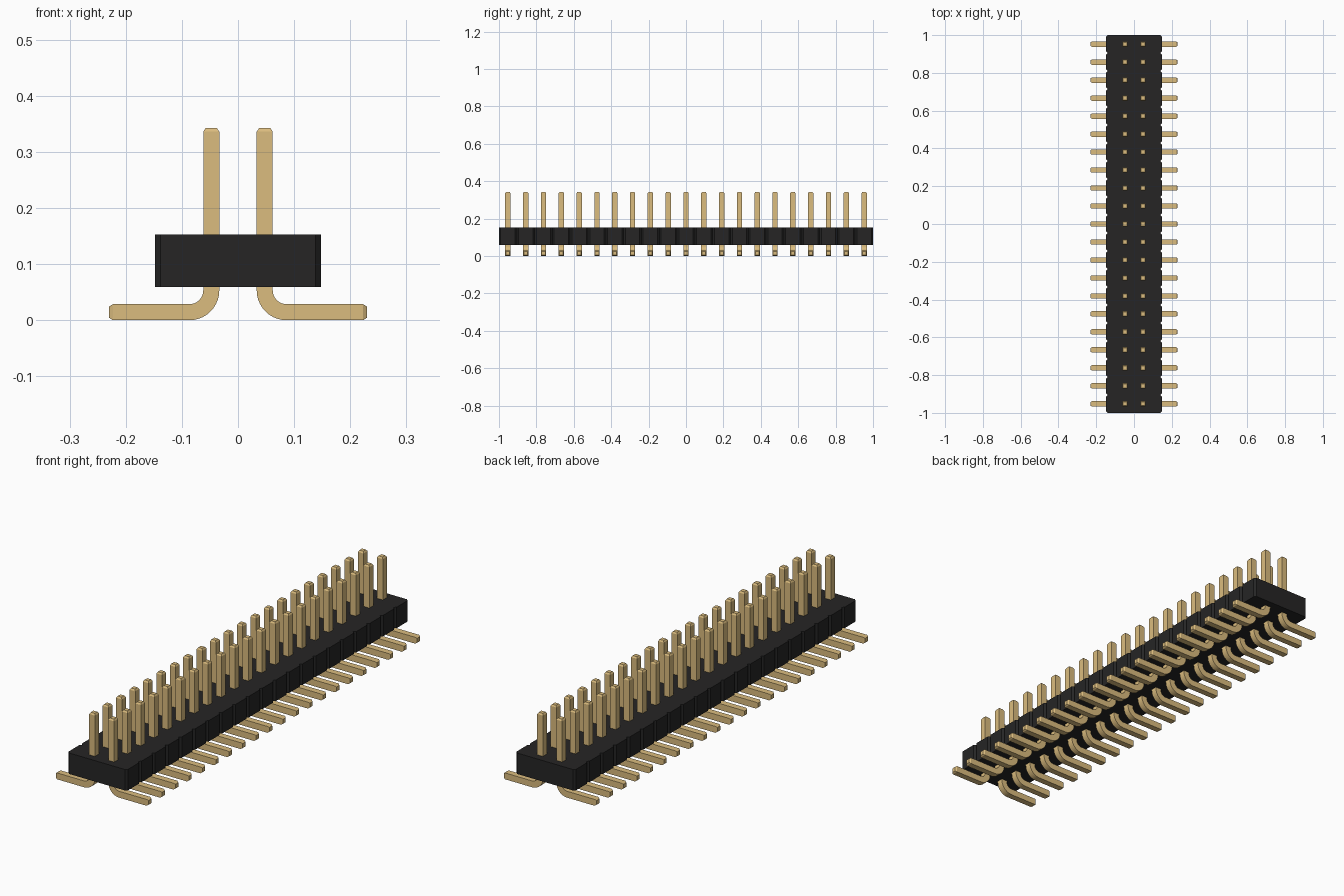
import bpy
import bmesh
import math
from mathutils import Vector

COUNT = 21                 # pins per row
PITCH = 2.0 / COUNT
HALF_WIDTH = 0.148         # housing
BASE, TOP = 0.059, 0.153
CHAMFER = 0.0095
PIN_X = PITCH / 2
PIN_R = 0.0143             # half thickness of the square pin
TIP_R = 0.0098
TIP_LEN = 0.007
BEND = 0.039               # centre-line bend radius
PIN_TOP, FOOT_END = 0.343, 0.23

old = bpy.data.objects.get("Cube")
if old:
    bpy.data.objects.remove(old, do_unlink=True)


def make_material(name, colour):
    mat = bpy.data.materials.new(name)
    mat.use_nodes = True
    mat.diffuse_color = colour
    for node in mat.node_tree.nodes:
        if node.type == 'BSDF_PRINCIPLED':
            node.inputs["Base Color"].default_value = colour
    return mat


def make_object(name, bm, mat):
    bmesh.ops.recalc_face_normals(bm, faces=bm.faces[:])
    mesh = bpy.data.meshes.new(name)
    bm.to_mesh(mesh)
    bm.free()
    mesh.materials.append(mat)
    obj = bpy.data.objects.new(name, mesh)
    bpy.context.collection.objects.link(obj)
    return obj


black = make_material("black plastic", (0.019, 0.0185, 0.0185, 1))
gold = make_material("gold metal", (0.708, 0.504, 0.21, 1))

# Housing: outline with a chamfered notch between neighbouring pins
side = []
for i in range(COUNT):
    y0 = -1 + i * PITCH
    y1 = y0 + PITCH
    if i == 0:
        side.append((HALF_WIDTH - CHAMFER, y0))
    side += [(HALF_WIDTH, y0 + CHAMFER), (HALF_WIDTH, y1 - CHAMFER),
             (HALF_WIDTH - CHAMFER, y1)]
outline = side + [(-x, y) for x, y in reversed(side)]
bm = bmesh.new()
face = bm.faces.new([bm.verts.new((x, y, BASE)) for x, y in outline])
lifted = bmesh.ops.extrude_face_region(bm, geom=[face], use_keep_orig=True)
bmesh.ops.translate(bm, vec=(0, 0, TOP - BASE),
                    verts=[v for v in lifted["geom"] if isinstance(v, bmesh.types.BMVert)])
make_object("housing", bm, black)

# Pin centre line: (x, z, angle, half thickness), from the top down and out to the foot
path = [(PIN_X, PIN_TOP, 0, TIP_R), (PIN_X, PIN_TOP - TIP_LEN, 0, PIN_R)]
STEPS = 10
for i in range(STEPS + 1):
    a = math.pi / 2 * i / STEPS
    path.append((PIN_X + BEND * (1 - math.cos(a)),
                 PIN_R + BEND * (1 - math.sin(a)), a, PIN_R))
path += [(FOOT_END - TIP_LEN, PIN_R, math.pi / 2, PIN_R),
         (FOOT_END, PIN_R, math.pi / 2, TIP_R)]

# Sweep a square section along the centre line
bm = bmesh.new()
rings = []
for x, z, a, r in path:
    out = Vector((math.cos(a), 0, math.sin(a))) * r
    wide = Vector((0, r, 0))
    centre = Vector((x, -1 + PITCH / 2, z))
    rings.append([bm.verts.new(centre + out * s + wide * t)
                  for s, t in ((1, 1), (-1, 1), (-1, -1), (1, -1))])
for lower, upper in zip(rings, rings[1:]):
    for k in range(4):
        n = (k + 1) % 4
        bm.faces.new((lower[k], lower[n], upper[n], upper[k]))
bm.faces.new(rings[0])
bm.faces.new(rings[-1])
pins = make_object("bent_pins", bm, gold)

bpy.ops.object.select_all(action='DESELECT')
pins.select_set(True)
bpy.context.view_layer.objects.active = pins
bpy.ops.object.shade_smooth_by_angle(angle=math.radians(25))

# Repeat along the row, then mirror to the other row
row = pins.modifiers.new("row", 'ARRAY')
row.count = COUNT
row.use_relative_offset = False
row.use_constant_offset = True
row.constant_offset_displace = (0, PITCH, 0)
mirror = pins.modifiers.new("second row", 'MIRROR')
mirror.use_axis = (True, False, False)
mirror.use_mirror_merge = False
